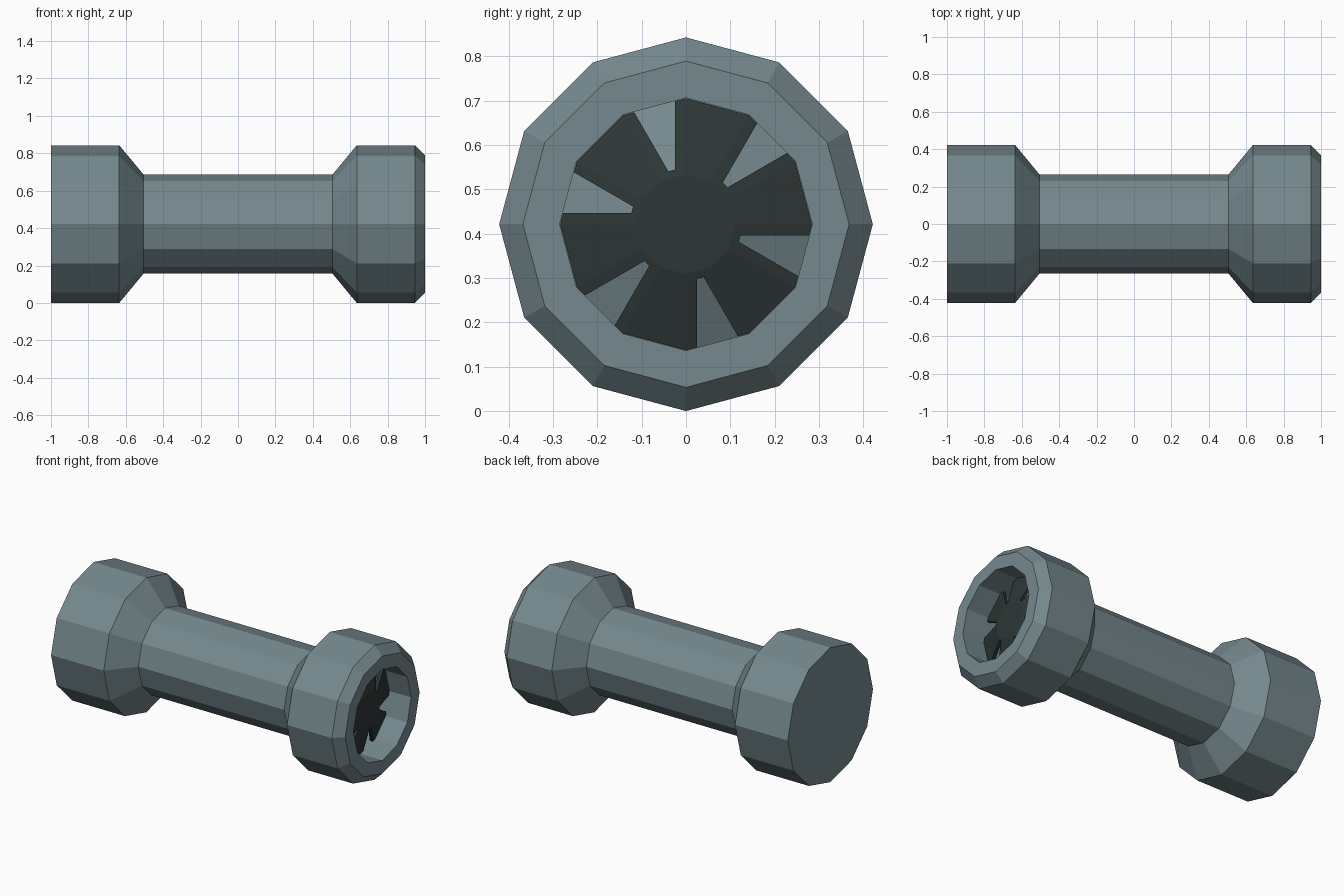
import bpy, bmesh, math

if "Cube" in bpy.data.objects:
    bpy.data.objects.remove(bpy.data.objects["Cube"])

CZ, N = 0.4215, 12


def material(name, rgb):
    m = bpy.data.materials.new(name)
    m.diffuse_color = (*rgb, 1)
    m.use_nodes = True
    m.node_tree.nodes["Principled BSDF"].inputs["Base Color"].default_value = m.diffuse_color
    return m


def pt(x, r, i):
    a = math.radians(30 * i)
    return (x, r * math.sin(a), CZ + r * math.cos(a))


def finish(bm, name, mat):
    me = bpy.data.meshes.new(name)
    bm.to_mesh(me)
    bm.free()
    me.materials.append(mat)
    ob = bpy.data.objects.new(name, me)
    bpy.context.collection.objects.link(ob)
    return ob


grey = material("steel grey", (0.18, 0.25, 0.27))
dark = material("dark grey", (0.027, 0.038, 0.037))

# Body: flanged handle turned around the x axis, recessed at the right end
profile = [(-1, 0.4215), (-0.635, 0.4215), (-0.505, 0.265), (0.505, 0.265),
           (0.635, 0.4215), (0.945, 0.4215), (1, 0.368), (1, 0.285),
           (0.78, 0.285), (0.87, 0.10)]
bm = bmesh.new()
rings = [[bm.verts.new(pt(x, r, i)) for i in range(N)] for x, r in profile]
for a, b in zip(rings, rings[1:]):
    for i in range(N):
        j = (i + 1) % N
        bm.faces.new((a[i], a[j], b[j], b[i]))
bm.faces.new(rings[0])
bm.faces.new(rings[-1])
bmesh.ops.recalc_face_normals(bm, faces=bm.faces)
finish(bm, "handle_body", grey)

# Vent: shallow dark cone with six slots, set inside the recess
R0, R1, R2 = 0.112, 0.13, 0.284


def cone_x(r):
    return 0.90 - 0.05 * (r - R0) / (R2 - R0)


bm = bmesh.new()
hub = [bm.verts.new(pt(cone_x(R0), R0, i)) for i in range(N)]
rim = [bm.verts.new(pt(cone_x(R2), R2, i)) for i in range(N)]
bm.faces.new(hub)


def slot_corners(r, i):
    f = 0.026 / (2 * r * math.sin(math.radians(15)))
    p, q = pt(cone_x(r), r, i), pt(cone_x(r), r, i + 1)
    mix = lambda t: bm.verts.new([u + (v - u) * t for u, v in zip(p, q)])
    return mix(f), mix(1 - f)


for i in range(N):
    j = (i + 1) % N
    if i % 2 == 0:
        bm.faces.new((hub[i], hub[j], rim[j], rim[i]))
    else:
        p, q = slot_corners(R1, i)
        s, t = slot_corners(R2, i)
        bm.faces.new((hub[i], hub[j], q, p))
        bm.faces.new((hub[i], p, s, rim[i]))
        bm.faces.new((hub[j], rim[j], t, q))
bm.normal_update()
for f in bm.faces:
    if f.normal.x < 0:
        f.normal_flip()
vent = finish(bm, "vent_fan", dark)
mod = vent.modifiers.new("thickness", 'SOLIDIFY')
mod.thickness = 0.02
mod.offset = -1
